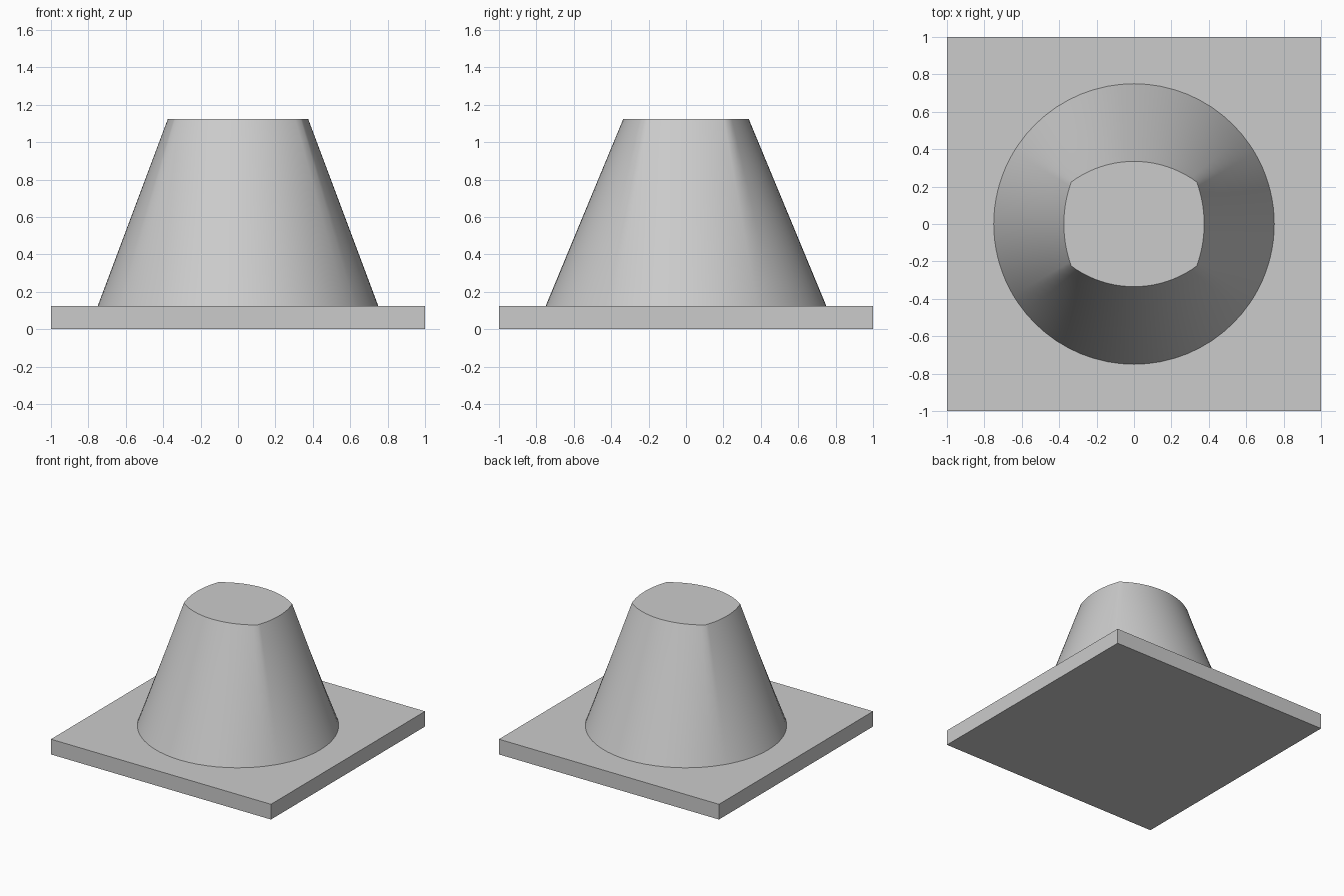
import bpy
import bmesh
from math import asin, atan2, cos, sin, pi, radians

cube = bpy.data.objects.get("Cube")
if cube:
    bpy.data.objects.remove(cube, do_unlink=True)

BASE_H, TOP_H = 0.125, 1.125
BASE_R = 0.75
CORNER_X, CORNER_Y = 0.335, 0.225     # corners of the four-arc top outline
STEPS, RINGS = 20, 8

grey = bpy.data.materials.new("light grey")
grey.use_nodes = True
colour = (0.6, 0.6, 0.6, 1)
grey.diffuse_color = colour
grey.node_tree.nodes["Principled BSDF"].inputs["Base Color"].default_value = colour


def finish(bm, name):
    bmesh.ops.recalc_face_normals(bm, faces=bm.faces)
    mesh = bpy.data.meshes.new(name)
    bm.to_mesh(mesh)
    bm.free()
    mesh.materials.append(grey)
    obj = bpy.data.objects.new(name, mesh)
    bpy.context.collection.objects.link(obj)
    return obj


def arc_points(half_chord, peak, edge, middle, half_angle):
    """Matching points on one bulging top arc and on the base circle."""
    sag = peak - edge
    radius = (half_chord ** 2 + sag ** 2) / (2 * sag)
    sweep = asin(half_chord / radius)
    pairs = []
    for i in range(STEPS):
        t = 2 * i / STEPS - 1
        out = peak - radius + radius * cos(t * sweep)
        side = radius * sin(t * sweep)
        c, s = cos(middle), sin(middle)
        angle = middle + t * half_angle
        pairs.append(((out * c - side * s, out * s + side * c),
                      (BASE_R * cos(angle), BASE_R * sin(angle))))
    return pairs


# Square base plate
bm = bmesh.new()
bmesh.ops.create_cube(bm, size=1)
bmesh.ops.scale(bm, vec=(2, 2, BASE_H), verts=bm.verts)
bmesh.ops.translate(bm, vec=(0, 0, BASE_H / 2), verts=bm.verts)
finish(bm, "base_plate")

# Tapered body, blending from a circle to the four-arc outline
side_angle = atan2(CORNER_Y, CORNER_X)
outline = []
for quarter in range(4):
    middle = quarter * pi / 2
    if quarter % 2 == 0:
        outline += arc_points(CORNER_Y, 0.375, CORNER_X, middle, side_angle)
    else:
        outline += arc_points(CORNER_X, 0.335, CORNER_Y, middle, pi / 2 - side_angle)

bm = bmesh.new()
rings = []
for r in range(RINGS + 1):
    t = r / RINGS
    z = BASE_H + (TOP_H - BASE_H) * t
    rings.append([bm.verts.new((b[0] + (a[0] - b[0]) * t,
                                b[1] + (a[1] - b[1]) * t, z)) for a, b in outline])
for low, high in zip(rings, rings[1:]):
    for i in range(len(low)):
        j = (i + 1) % len(low)
        bm.faces.new((low[i], low[j], high[j], high[i]))
bm.faces.new(rings[-1])
bm.faces.new(rings[0][::-1])
body = finish(bm, "tapered_body")

bpy.ops.object.select_all(action='DESELECT')
body.select_set(True)
bpy.context.view_layer.objects.active = body
bpy.ops.object.shade_smooth_by_angle(angle=radians(40))
